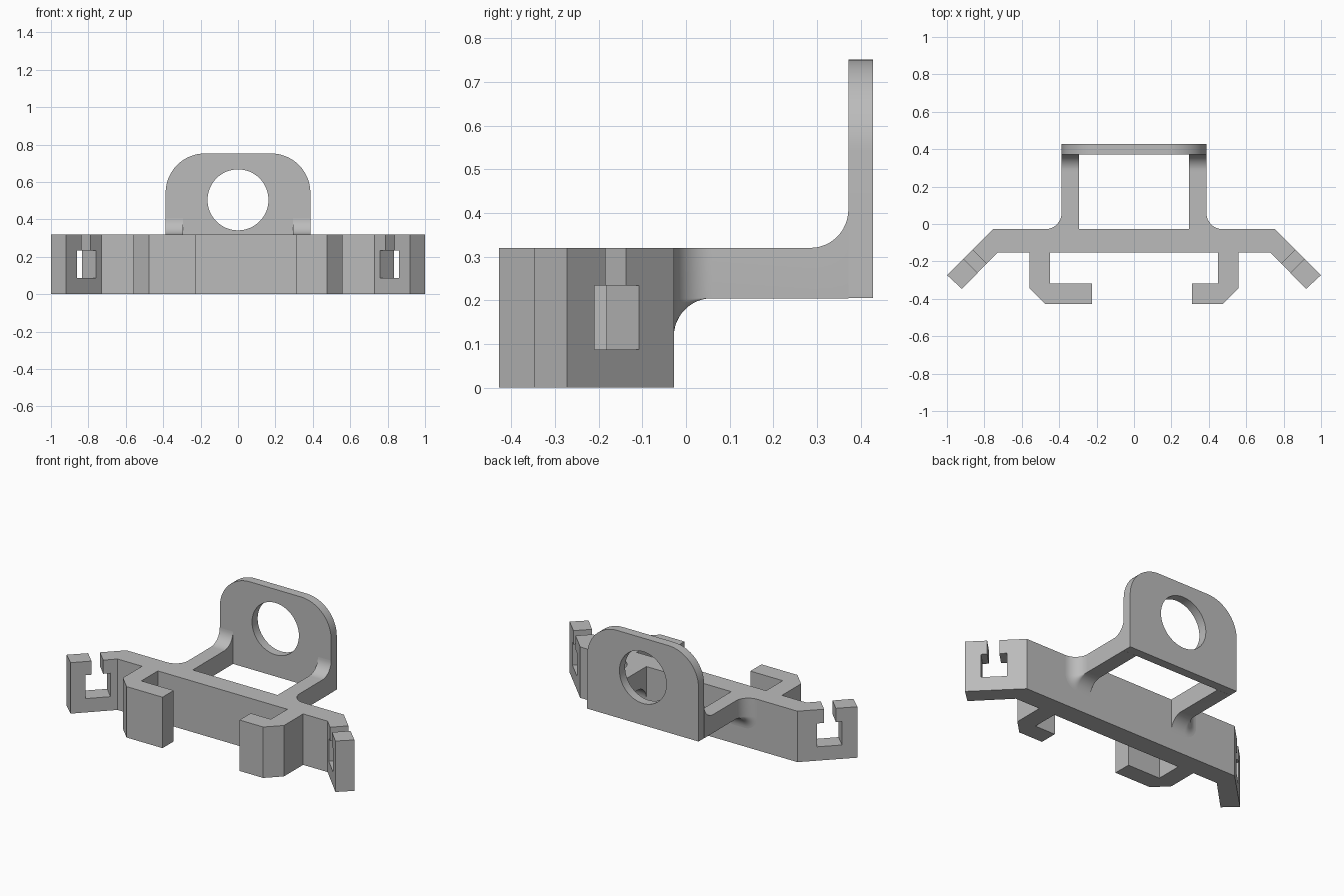
import bpy, bmesh
from math import sin, cos, pi, sqrt
from mathutils import Vector

cube = bpy.data.objects.get("Cube")
if cube:
    bpy.data.objects.remove(cube, do_unlink=True)

grey = bpy.data.materials.new("light grey")
grey.use_nodes = True
grey.diffuse_color = (0.5, 0.5, 0.5, 1)
grey.node_tree.nodes["Principled BSDF"].inputs["Base Color"].default_value = (0.5, 0.5, 0.5, 1)

HEIGHT = 0.32       # top of the bar and arms
ARM_BOTTOM = 0.205
ARM_IN, ARM_OUT = 0.295, 0.387
BAR_BACK, BAR_FRONT = -0.028, -0.153
PLATE_FRONT, PLATE_BACK = 0.372, 0.428


def loft(name, rings):
    """Join matching rings of points into a closed solid."""
    bm = bmesh.new()
    loops = [[bm.verts.new(p) for p in ring] for ring in rings]
    n = len(loops[0])
    for a, b in zip(loops, loops[1:]):
        for i in range(n):
            j = (i + 1) % n
            bm.faces.new((a[i], a[j], b[j], b[i]))
    bm.faces.new(loops[0][::-1])
    bm.faces.new(loops[-1])
    bmesh.ops.recalc_face_normals(bm, faces=bm.faces)
    mesh = bpy.data.meshes.new(name)
    bm.to_mesh(mesh)
    bm.free()
    mesh.materials.append(grey)
    obj = bpy.data.objects.new(name, mesh)
    bpy.context.collection.objects.link(obj)
    return obj


def prism(name, outline, place, start, end):
    """Extrude a flat outline; place maps (u, v, depth) to space."""
    return loft(name, [[place(u, v, w) for u, v in outline] for w in (start, end)])


def activate(obj):
    bpy.ops.object.select_all(action='DESELECT')
    obj.select_set(True)
    bpy.context.view_layer.objects.active = obj


def cut(obj, cutter):
    cutter.hide_render = True
    activate(obj)
    mod = obj.modifiers.new("cut", 'BOOLEAN')
    mod.operation = 'DIFFERENCE'
    mod.solver = 'EXACT'
    mod.object = cutter
    bpy.ops.object.modifier_apply(modifier=mod.name)
    bpy.data.objects.remove(cutter, do_unlink=True)


def smooth(obj):
    activate(obj)
    bpy.ops.object.shade_smooth_by_angle(angle=pi / 6)


def arc(cx, cy, r, a0, a1, steps):
    return [(cx + r * cos(a0 + (a1 - a0) * i / steps),
             cy + r * sin(a0 + (a1 - a0) * i / steps)) for i in range(steps + 1)]


# Bar with hooks and angled wings, one extruded outline
def half_outline(hook_tip):
    return [(0.45, BAR_FRONT), (0.45, -0.317), (hook_tip, -0.317), (hook_tip, -0.428),
            (0.475, -0.428), (0.56, -0.343), (0.56, BAR_FRONT), (0.73, BAR_FRONT),
            (0.92, -0.347), (1.0, -0.273), (0.755, BAR_BACK)]


outline = half_outline(0.31) + [(-x, y) for x, y in reversed(half_outline(0.225))]
bar = prism("hooked_bar", outline, lambda u, v, w: (u, v, w), 0, HEIGHT)

# Keyhole slots through the wings, open at the top
slot = [(0.112, 0.087), (0.257, 0.087), (0.257, 0.234), (0.222, 0.234),
        (0.222, 0.4), (0.154, 0.4), (0.154, 0.234), (0.112, 0.234)]
k = sqrt(0.5)
for side in (1, -1):
    cut(bar, prism("slot_cutter", slot,
                   lambda s, z, w: (side * (0.755 + k * (s + w)), BAR_BACK + k * (w - s), z),
                   -0.17, 0.05))


# Arms with flared roots and a fillet up to the plate
def flare(distance, r):
    t = min(max(distance, 0), r)
    return max(r - sqrt(r * r - (r - t) ** 2), 0.0004)


def arm_ring(side, y):
    d = flare(y - BAR_BACK, 0.088)
    top = HEIGHT + (flare(PLATE_FRONT - y, 0.088) if y > 0.2 else 0)
    ring = [(ARM_IN, top), (ARM_OUT + d, top)]
    ring += arc(ARM_OUT, ARM_BOTTOM, d, 0, -pi / 2, 10)
    ring.append((ARM_IN, ARM_BOTTOM - d))
    return [Vector((side * x, y, z)) for x, z in ring]


steps = [0.088 * (1 - cos(pi / 2 * i / 12)) for i in range(13)]
stations = [BAR_BACK + s for s in steps] + [PLATE_FRONT - s for s in reversed(steps)]
for side, label in ((1, "left"), (-1, "right")):
    smooth(loft(label + "_arm", [arm_ring(side, y) for y in stations]))

# Upright plate with rounded top corners and a round hole
TOP, R = 0.752, 0.21
plate_outline = [(-ARM_OUT, ARM_BOTTOM), (ARM_OUT, ARM_BOTTOM)]
plate_outline += arc(ARM_OUT - R, TOP - R, R, 0, pi / 2, 16)
plate_outline += arc(R - ARM_OUT, TOP - R, R, pi / 2, pi, 16)


def upright(u, v, w):
    return (u, w, v)


plate = prism("upright_plate", plate_outline, upright, PLATE_FRONT, PLATE_BACK)
cut(plate, prism("hole_cutter", arc(0, 0.504, 0.163, 0, 2 * pi * 63 / 64, 63),
                 upright, PLATE_FRONT - 0.1, PLATE_BACK + 0.1))
smooth(plate)
